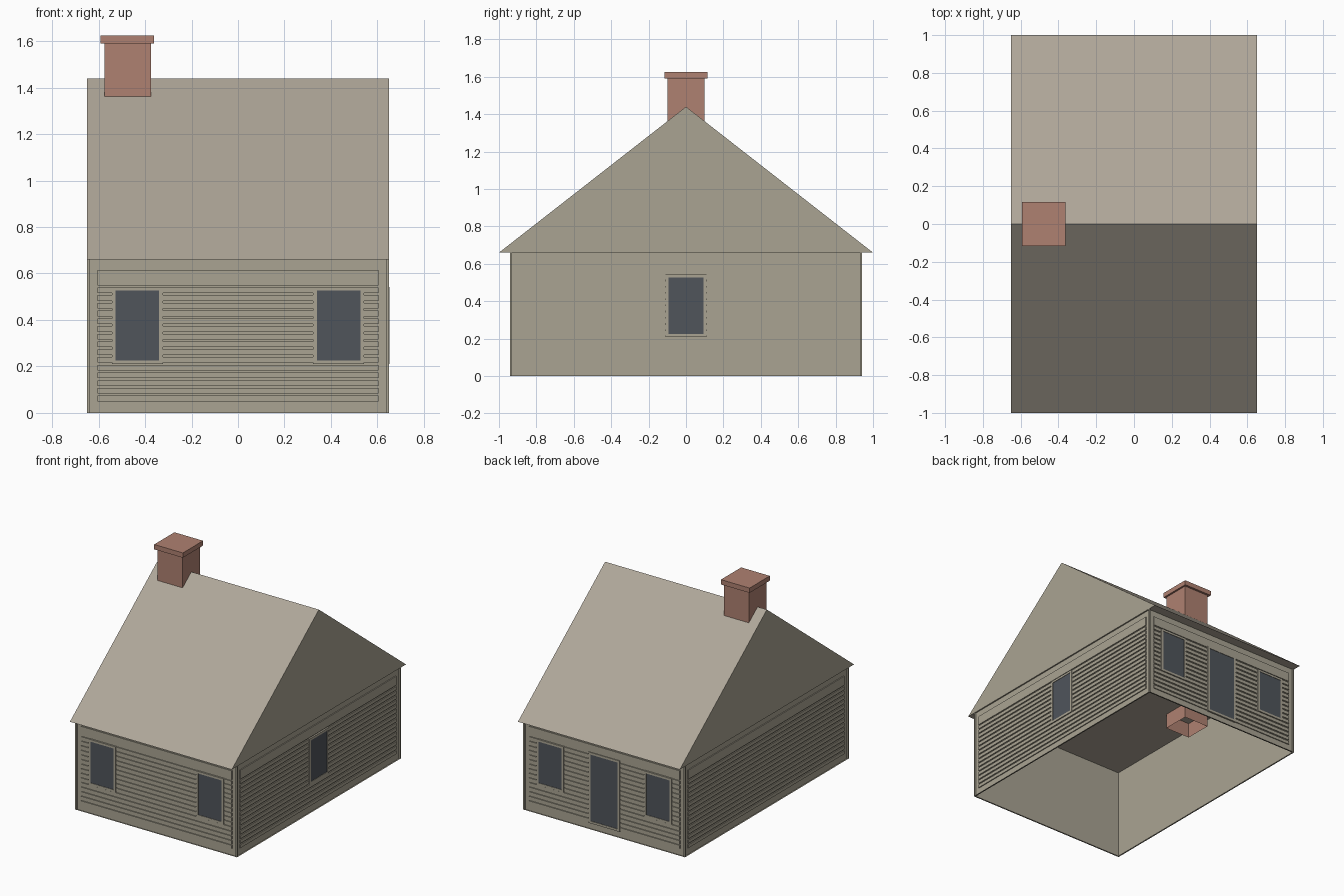
import bpy, bmesh, math
from mathutils import Matrix, Vector

cube = bpy.data.objects.get("Cube")
if cube:
    bpy.data.objects.remove(cube, do_unlink=True)


def material(name, r, g, b):
    m = bpy.data.materials.new(name)
    m.use_nodes = True
    m.diffuse_color = (r, g, b, 1)
    bsdf = next(n for n in m.node_tree.nodes if n.type == "BSDF_PRINCIPLED")
    bsdf.inputs["Base Color"].default_value = (r, g, b, 1)
    return m


siding = material("weathered siding", .40, .37, .29)
roofing = material("roof grey", .43, .385, .32)
brick = material("chimney brick", .43, .22, .165)
glass = material("dark glass", .08, .09, .105)

HALF_X, HALF_Y, EAVE, RIDGE = .65, .94, .66, 1.44
RECESS, PITCH, GROOVE, BORDER = .01, .0333, .009, .045


def finish(name, bm, mat, matrix=Matrix()):
    mesh = bpy.data.meshes.new(name)
    bm.to_mesh(mesh)
    bm.free()
    mesh.materials.append(mat)
    obj = bpy.data.objects.new(name, mesh)
    obj.matrix_world = matrix
    bpy.context.collection.objects.link(obj)
    return obj


def add_box(bm, lo, hi):
    lo, hi = Vector(lo), Vector(hi)
    size = Matrix.Diagonal((*(hi - lo), 1))
    return bmesh.ops.create_cube(bm, size=1, matrix=Matrix.Translation((lo + hi) / 2) @ size)


def box(name, lo, hi, mat, matrix=Matrix()):
    bm = bmesh.new()
    add_box(bm, lo, hi)
    return finish(name, bm, mat, matrix)


def wall(name, half, frame):
    """Single sheet with a recessed panel that holds the clapboards."""
    bm = bmesh.new()
    corners = [(-half, 0), (half, 0), (half, EAVE), (-half, EAVE)]
    face = bm.faces.new([bm.verts.new((u, 0, z)) for u, z in corners])
    bmesh.ops.inset_individual(bm, faces=[face], thickness=BORDER)
    bmesh.ops.translate(bm, verts=face.verts, vec=(0, RECESS, 0))
    finish(name + "_wall", bm, siding, frame)

    bm = bmesh.new()
    edge = half - BORDER
    for i in range(16):
        low = BORDER + i * PITCH + GROOVE / 2
        high = EAVE - BORDER if i == 15 else low + PITCH - GROOVE
        add_box(bm, (-edge, .003, low), (edge, RECESS, high))
    finish(name + "_clapboards", bm, siding, frame)


def opening(name, u, half, low, high, frame):
    """Frame of four bars around a dark pane."""
    bar = .016
    bm = bmesh.new()
    for s in (-1, 1):
        a, b = sorted((u + s * half, u + s * (half - bar)))
        add_box(bm, (a, -.002, low), (b, RECESS, high))
    for z in (low, high - bar):
        add_box(bm, (u - half + bar, -.002, z), (u + half - bar, RECESS, z + bar))
    finish(name + "_frame", bm, siding, frame)
    box(name + "_pane", (u - half + bar, .001, low + bar),
        (u + half - bar, .009, high - bar), glass, frame)


# Walls: local x runs along each wall, local -y points outward
frames = {}
for name, turn, out, half in (("front", 0, HALF_Y, HALF_X), ("left", 90, HALF_X, HALF_Y),
                              ("back", 180, HALF_Y, HALF_X), ("right", -90, HALF_X, HALF_Y)):
    frames[name] = (Matrix.Rotation(math.radians(turn), 4, "Z")
                    @ Matrix.Translation((0, -out, 0)))
    wall(name, half, frames[name])

# Windows and door
for name in ("front", "back"):
    for s in (-1, 1):
        opening(f"{name}_window_{'left' if s > 0 else 'right'}", s * .433, .11, .21, .542, frames[name])
opening("side_window", 0, .11, .21, .542, frames["left"])
opening("back_door", 0, .125, BORDER, .56, frames["back"])

# Roof: closed prism, gable ends match the walls
bm = bmesh.new()
profile = [(-1, EAVE), (1, EAVE), (0, RIDGE)]
end = bm.faces.new([bm.verts.new((-HALF_X, y, z)) for y, z in profile])
extruded = bmesh.ops.extrude_face_region(bm, geom=[end], use_keep_orig=True)
bmesh.ops.translate(bm, vec=(2 * HALF_X, 0, 0),
                    verts=[g for g in extruded["geom"] if isinstance(g, bmesh.types.BMVert)])
bmesh.ops.recalc_face_normals(bm, faces=bm.faces)
for f in bm.faces:
    f.material_index = 1 if abs(f.normal.x) > .5 else 0
finish("roof", bm, roofing).data.materials.append(siding)

# Chimney: open tube passing through the ceiling, with a wider cap
bm = bmesh.new()
add_box(bm, (-.575, -.1, .55), (-.375, .1, 1.59))
bm.normal_update()
bmesh.ops.delete(bm, geom=[f for f in bm.faces if f.normal.z < -.5], context="FACES_ONLY")
finish("chimney_shaft", bm, brick)
box("chimney_cap", (-.592, -.116, 1.59), (-.362, .116, 1.625), brick)
